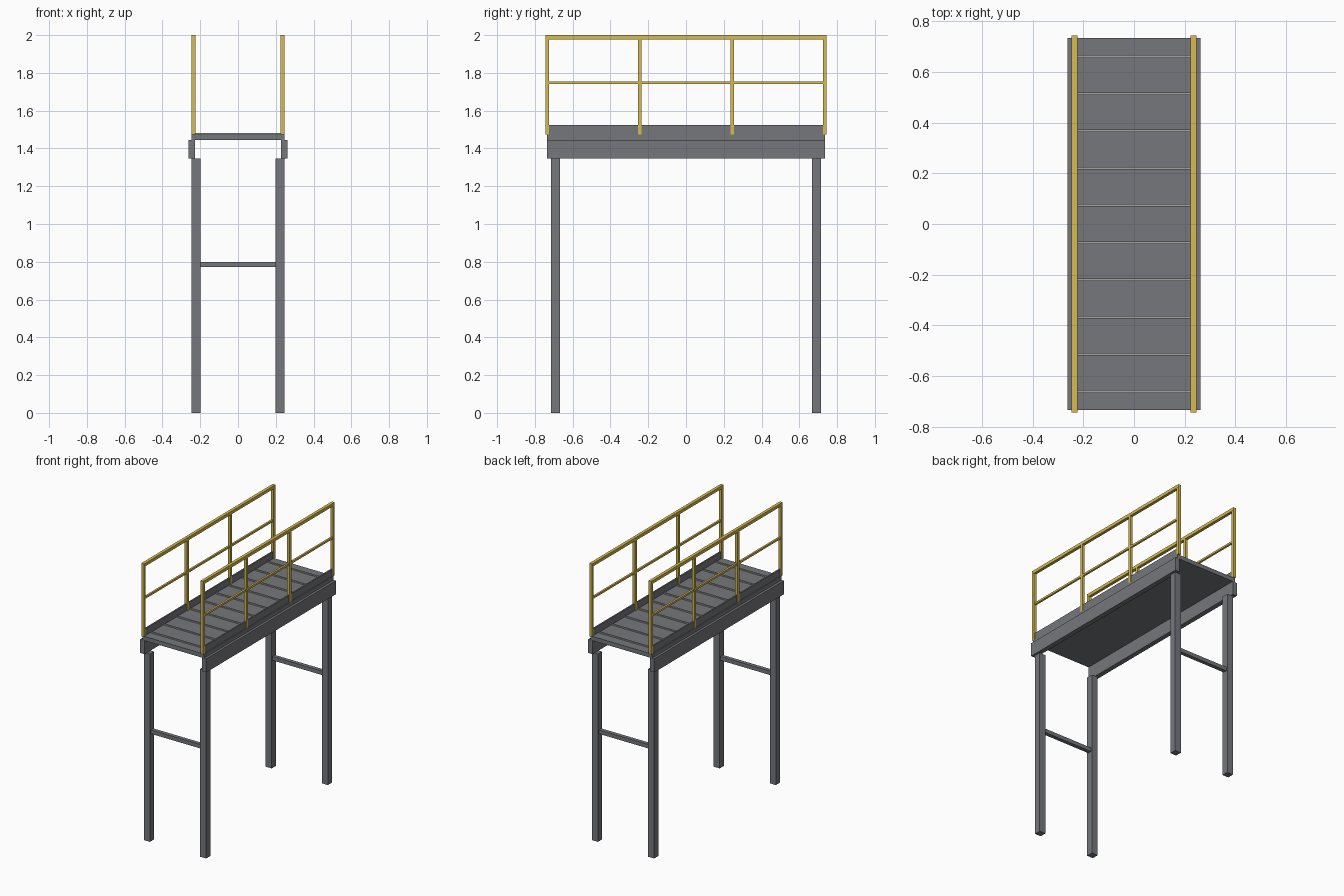
import bpy

if "Cube" in bpy.data.objects:
    bpy.data.objects.remove(bpy.data.objects["Cube"])


def material(name, rgb):
    m = bpy.data.materials.new(name)
    m.diffuse_color = (*rgb, 1)
    m.use_nodes = True
    m.node_tree.nodes["Principled BSDF"].inputs["Base Color"].default_value = m.diffuse_color
    return m


STEEL = material("dark_steel", (0.18, 0.185, 0.2))
LIGHT = material("light_steel", (0.36, 0.36, 0.37))
YELLOW = material("safety_yellow", (0.68, 0.5, 0.08))


def box(name, x, y, z, mat):
    """Box from (min, max) extents on each axis."""
    bpy.ops.mesh.primitive_cube_add(
        size=1, location=[(a + b) / 2 for a, b in (x, y, z)])
    ob = bpy.context.object
    ob.name = name
    ob.scale = [b - a for a, b in (x, y, z)]
    bpy.ops.object.transform_apply(location=False, rotation=False, scale=True)
    ob.data.materials.append(mat)
    return ob


def around(c, width):
    return (c - width / 2, c + width / 2)


L = 0.735  # half length of the walkway

# deck plate
box("deck", (-0.245, 0.245), (-L, L), (1.445, 1.475), STEEL)

# raised grip ribs across the deck
for i in range(10):
    y = -L + 0.147 * (i + 0.5)
    box(f"deck_rib_{i}", (-0.226, 0.226), around(y, 0.01), (1.473, 1.483), LIGHT)

for side, s in (("left", -1), ("right", 1)):
    # side beam and toe board
    box(f"{side}_beam", around(s * 0.245, 0.035), (-L, L), (1.348, 1.445), STEEL)
    box(f"{side}_toe_board", around(s * 0.235, 0.01), (-L, L), (1.475, 1.525), STEEL)

    # legs
    for end, e in (("front", -1), ("back", 1)):
        box(f"{end}_{side}_leg", around(s * 0.223, 0.048),
            around(e * 0.69, 0.048), (0, 1.348), STEEL)

    # handrail: posts, top rail, mid rail
    for i in range(4):
        box(f"{side}_post_{i}", around(s * 0.235, 0.02),
            around(-L + 0.49 * i, 0.02), (1.475, 1.98), YELLOW)
    box(f"{side}_top_rail", around(s * 0.235, 0.022), (-0.745, 0.745), (1.978, 2.0), YELLOW)
    box(f"{side}_mid_rail", around(s * 0.235, 0.014), (-L, L), around(1.748, 0.014), YELLOW)

# cross braces between each pair of legs
for end, e in (("front", -1), ("back", 1)):
    box(f"{end}_brace", (-0.2, 0.2), around(e * 0.69, 0.028), (0.772, 0.8), STEEL)
